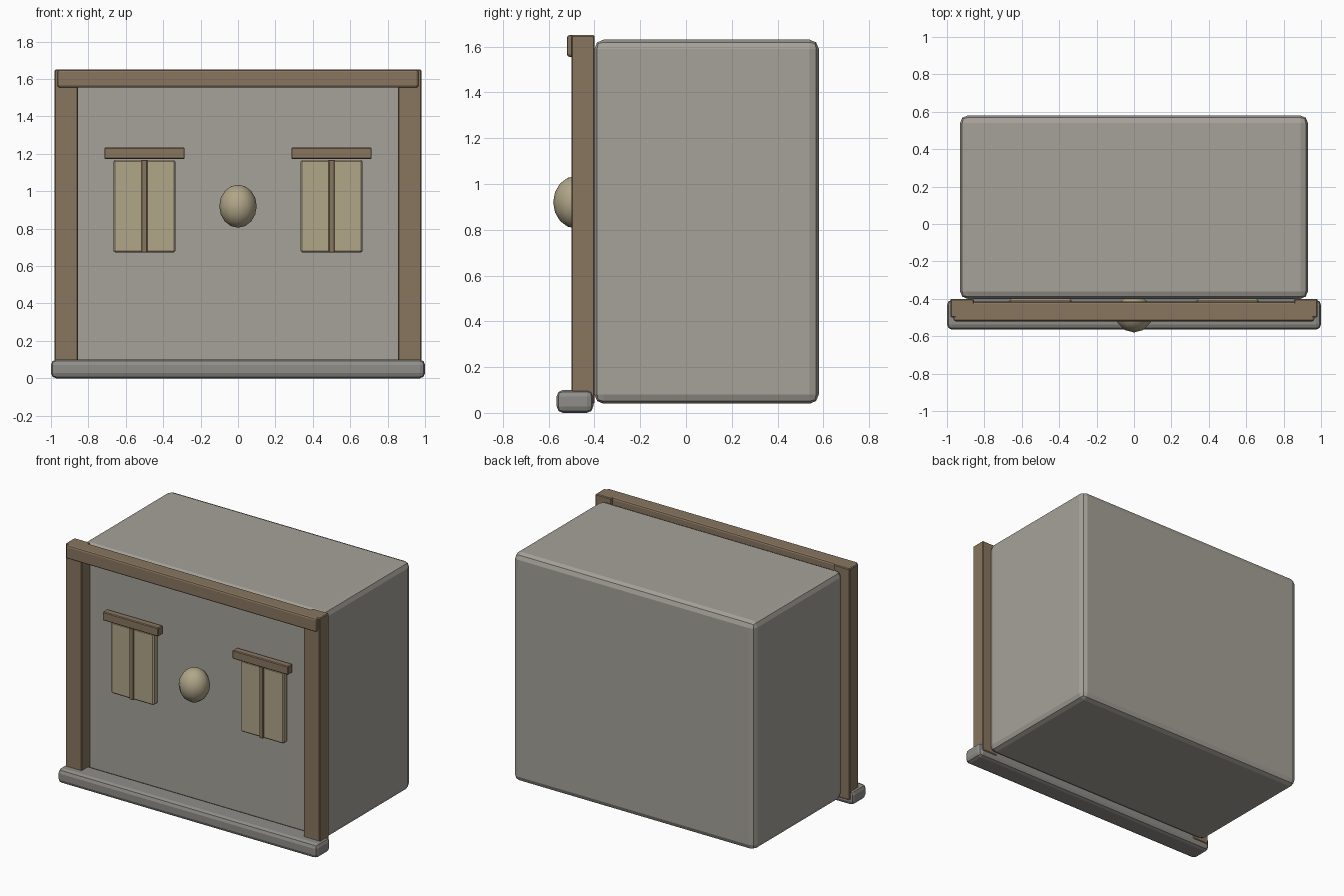
import bpy

if "Cube" in bpy.data.objects:
    bpy.data.objects.remove(bpy.data.objects["Cube"])


def material(name, rgb):
    m = bpy.data.materials.new(name)
    m.diffuse_color = (*rgb, 1)
    m.use_nodes = True
    m.node_tree.nodes["Principled BSDF"].inputs["Base Color"].default_value = m.diffuse_color
    return m


stone = material("warm_stone", (0.38, 0.36, 0.32))
sill_grey = material("sill_stone", (0.28, 0.27, 0.25))
wood = material("wood", (0.25, 0.18, 0.115))
cream = material("cream", (0.44, 0.38, 0.25))


def box(name, x, y, z, mat, bevel=0.005, segments=1):
    """Bevelled box from (min, max) ranges on each axis."""
    bpy.ops.mesh.primitive_cube_add(
        size=1, location=[(r[0] + r[1]) / 2 for r in (x, y, z)])
    ob = bpy.context.object
    ob.name = name
    ob.scale = [r[1] - r[0] for r in (x, y, z)]
    bpy.ops.object.transform_apply(location=False, rotation=False, scale=True)
    ob.data.materials.append(mat)
    mod = ob.modifiers.new("bevel", 'BEVEL')
    mod.width = bevel
    mod.segments = segments
    return ob


# Main block and base sill
box("house_body", (-0.93, 0.93), (-0.40, 0.58), (0.04, 1.63), stone, 0.04, 2)
box("base_sill", (-1.0, 1.0), (-0.565, -0.405), (0, 0.1), sill_grey, 0.028, 2)

# Beam across the top of the facade
box("top_beam", (-0.965, 0.965), (-0.52, -0.415), (1.555, 1.65), wood, 0.012, 2)

# Posts and windows on both sides
for side, s in (("left", -1), ("right", 1)):
    def span(a, b):
        return tuple(sorted((s * a, s * b)))

    box(f"{side}_post", span(0.855, 0.98), (-0.50, -0.40), (0.04, 1.65), wood, 0.005)
    box(f"{side}_window", span(0.335, 0.665), (-0.45, -0.40), (0.672, 1.168), cream, 0.008)
    box(f"{side}_window_mullion", span(0.485, 0.515), (-0.46, -0.41), (0.672, 1.168), wood, 0.003)
    box(f"{side}_window_lintel", span(0.285, 0.715), (-0.47, -0.42), (1.173, 1.233), wood, 0.005)

# Oval boss in the middle of the facade
bpy.ops.mesh.primitive_uv_sphere_add(segments=12, ring_count=8, radius=1,
                                     location=(0, -0.48, 0.92))
boss = bpy.context.object
boss.name = "oval_boss"
boss.scale = (0.1, 0.1, 0.115)
bpy.ops.object.transform_apply(location=False, rotation=False, scale=True)
boss.data.materials.append(cream)
bpy.ops.object.shade_smooth()
